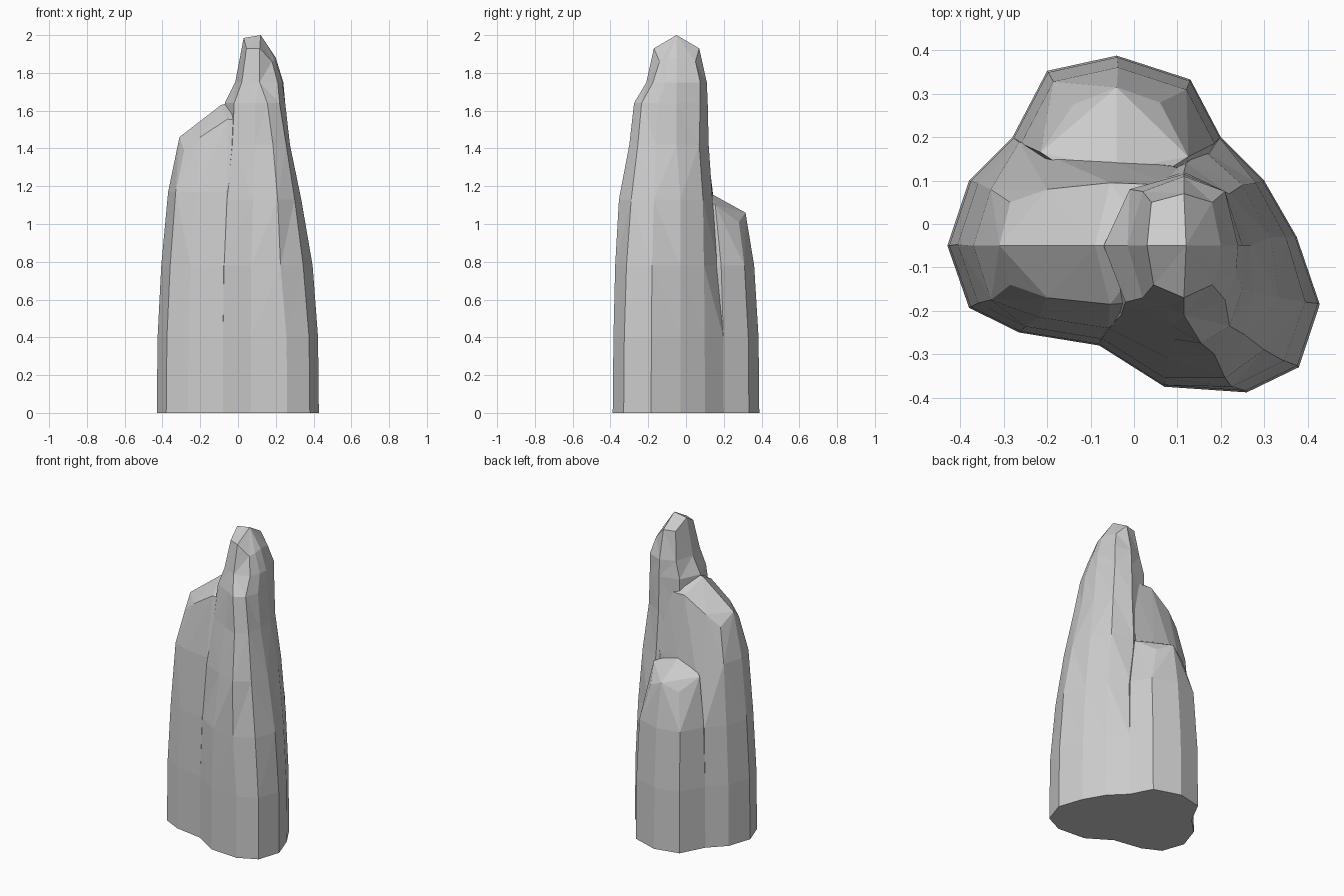
import bpy, bmesh

def finish(name, bm):
    bmesh.ops.remove_doubles(bm, verts=bm.verts, dist=0.0005)
    bmesh.ops.triangulate(bm, faces=[f for f in bm.faces if f.calc_center_median().z > 0.001])
    bmesh.ops.recalc_face_normals(bm, faces=bm.faces)
    me = bpy.data.meshes.new(name)
    bm.to_mesh(me)
    bm.free()
    ob = bpy.data.objects.new(name, me)
    bpy.context.collection.objects.link(ob)
    return ob

def at(z, pts, s=1.0):
    """Outline at height z; a third coordinate overrides the height."""
    return [(p[0] * s, p[1] * s, p[2] if len(p) > 2 else z) for p in pts]

def loft(name, rings):
    bm = bmesh.new()
    vs = [[bm.verts.new(p) for p in r] for r in rings]
    n = len(vs[0])
    for a, b in zip(vs, vs[1:]):
        for i in range(n):
            j = (i + 1) % n
            bm.faces.new((a[i], a[j], b[j], b[i]))
    bm.faces.new(vs[0][::-1])
    bm.faces.new(vs[-1])
    return finish(name, bm)

def hull(name, rings):
    bm = bmesh.new()
    for r in rings:
        for p in r:
            bm.verts.new(p)
    res = bmesh.ops.convex_hull(bm, input=bm.verts)
    junk = [g for g in res["geom_interior"] if isinstance(g, bmesh.types.BMVert)]
    bmesh.ops.delete(bm, geom=junk, context='VERTS')
    return finish(name, bm)

# Tall spire: right-hand column rising to a short ridge
base = [(-.08, -.28), (.07, -.375), (.26, -.388), (.38, -.33), (.428, -.185),
        (.375, -.03), (.30, .10), (.20, .20), (-.02, .08), (-.08, -.05)]
z078 = [(-.08, -.26), (.07, -.355), (.225, -.375), (.345, -.315), (.395, -.18),
        (.35, -.03), (.28, .095), (.16, .17), (-.02, .08), (-.08, -.05)]
z113 = [(-.06, -.24), (.08, -.31), (.21, -.355), (.30, -.29), (.335, -.17),
        (.315, -.03), (.25, .09), (.12, .14), (-.02, .08), (-.08, -.05)]
z142 = [(-.03, -.21), (.09, -.265), (.185, -.30), (.255, -.255), (.275, -.16),
        (.27, -.05), (.22, .07), (.115, .12), (-.01, .08), (-.07, -.05)]
z164 = [(-.02, -.18), (.09, -.235), (.155, -.275), (.22, -.235), (.25, -.15),
        (.25, -.05), (.21, .075), (.115, .115), (-.01, .08), (-.07, -.05)]
z175 = [(.02, -.17), (.07, -.19), (.115, -.21), (.21, -.175), (.235, -.11),
        (.24, -.05), (.21, .075), (.115, .11), (.02, .075), (-.015, -.05)]
z193 = [(.045, -.14), (.08, -.155), (.115, -.17), (.18, -.14, 1.86), (.195, -.1, 1.87),
        (.20, -.05, 1.88), (.18, .05, 1.86), (.115, .07), (.04, .05), (.03, -.05, 1.985)]
L, R = (.03, -.05, 1.985), (.12, -.05, 2.0)
spire = loft("rock_pillar", [
    at(0, base), at(.4, base, .99), at(.78, z078), at(1.13, z113), at(1.42, z142),
    at(1.64, z164), at(1.75, z175), at(1.93, z193), [L] + [R] * 7 + [L, L]])

# Left shoulder: broad block with a sloping ridge
foot = [(-.43, -.05), (-.38, .10), (-.28, .20), (0, .17), (.05, 0), (-.08, -.28),
        (-.265, -.25), (-.38, -.193)]
mid = [(-.37, -.05), (-.33, .08), (-.21, .125), (-.04, .14), (.10, .13),
       (-.06, -.24), (-.22, -.215), (-.33, -.175)]
crest = [(-.31, -.05, 1.46), (-.285, .05, 1.39), (-.285, -.14, 1.39),
         (-.2, .08, 1.46), (-.2, -.17, 1.46), (-.055, .095, 1.555),
         (-.055, -.185, 1.555), (-.09, -.05, 1.63), (.05, -.05, 1.66),
         (.08, .09, 1.55), (.03, -.18, 1.55)]
shoulder = hull("shoulder", [at(0, foot), at(.4, foot, .99), at(.78, foot, .945),
                             at(1.17, mid), crest])

# Back lump: low buttress with a two-faced sloping top
foot = [(-.28, .20), (-.20, .353), (-.04, .388), (.13, .333), (.20, .20), (.1, 0), (-.1, 0)]
top = [(-.215, .165, 1.09), (-.14, .275, 1.01), (-.04, .315, 1.06),
       (.06, .28, 1.01), (.125, .155, 1.10), (-.04, .125, 1.165), (-.04, .05, 1.18)]
lump = hull("back_lump", [at(0, foot), at(.4, foot, .99), at(.78, foot, .93), top])

# Merge into a single rock
bpy.context.view_layer.objects.active = spire
for part in (shoulder, lump):
    m = spire.modifiers.new("union", 'BOOLEAN')
    m.operation, m.solver, m.object = 'UNION', 'EXACT', part
    bpy.ops.object.modifier_apply(modifier=m.name)
    bpy.data.objects.remove(part)
